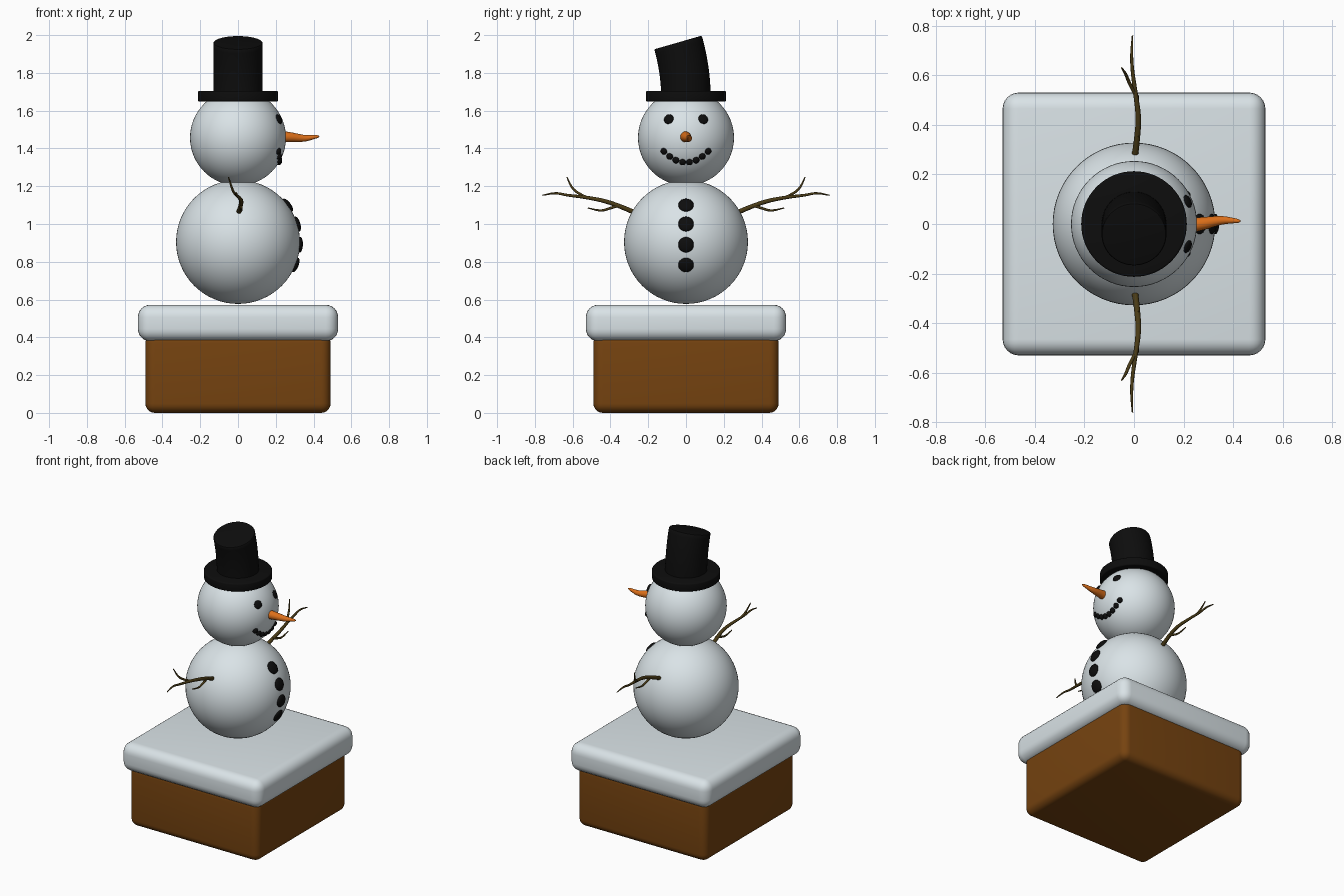
import bpy, bmesh, math
from mathutils import Vector, Matrix

if "Cube" in bpy.data.objects:
    bpy.data.objects.remove(bpy.data.objects["Cube"])


def mat(name, r, g, b):
    m = bpy.data.materials.new(name)
    m.diffuse_color = (r, g, b, 1)
    m.use_nodes = True
    m.node_tree.nodes["Principled BSDF"].inputs["Base Color"].default_value = m.diffuse_color
    return m


SNOW = mat("snow white", 0.71, 0.78, 0.81)
BROWN = mat("brick brown", 0.18, 0.056, 0.005)
BLACK = mat("coal black", 0.004, 0.004, 0.004)
ORANGE = mat("carrot orange", 0.72, 0.16, 0.01)
BARK = mat("twig bark", 0.07, 0.045, 0.008)


def finish(name, bm, material, angle=40):
    me = bpy.data.meshes.new(name)
    bm.normal_update()
    bm.to_mesh(me)
    bm.free()
    ob = bpy.data.objects.new(name, me)
    bpy.context.collection.objects.link(ob)
    me.materials.append(material)
    bpy.ops.object.select_all(action='DESELECT')
    ob.select_set(True)
    bpy.context.view_layer.objects.active = ob
    bpy.ops.object.shade_smooth_by_angle(angle=math.radians(angle))
    return ob


def rounded_box(name, half, z0, z1, bevel, material):
    bm = bmesh.new()
    bmesh.ops.create_cube(bm, size=1, matrix=Matrix.Translation((0, 0, (z0 + z1) / 2))
                          @ Matrix.Diagonal((2 * half, 2 * half, z1 - z0, 1)))
    bmesh.ops.bevel(bm, geom=bm.edges[:], offset=bevel, segments=6, profile=0.5, affect='EDGES')
    return finish(name, bm, material)


def ball(name, z, r, material):
    bm = bmesh.new()
    bmesh.ops.create_uvsphere(bm, u_segments=64, v_segments=32, radius=r,
                              matrix=Matrix.Translation((0, 0, z)))
    return finish(name, bm, material)


def pebble(name, centre_z, r, y, z, size, thick, lift=0.0):
    """Flattened coal lying on the +x side of a ball, facing outward."""
    dz = z - centre_z
    n = Vector((math.sqrt(r * r - y * y - dz * dz), y, dz)).normalized()
    bm = bmesh.new()
    bmesh.ops.create_uvsphere(
        bm, u_segments=20, v_segments=12, radius=1,
        matrix=Matrix.Translation(Vector((0, 0, centre_z)) + n * (r + lift))
        @ n.to_track_quat('Z', 'Y').to_matrix().to_4x4()
        @ Matrix.Diagonal((size, size, thick, 1)))
    return finish(name, bm, BLACK)


def tube(name, path, material, sides=12):
    """Tapered tube through (x, y, z, radius) points, softened by subdivision of the path."""
    pts = [Vector(p) for p in path]
    for _ in range(2):                       # corner cutting, ends kept
        new = [pts[0]]
        for a, b in zip(pts, pts[1:]):
            new += [a.lerp(b, 0.25), a.lerp(b, 0.75)]
        pts = new + [pts[-1]]
    bm = bmesh.new()
    rings = []
    for i, p in enumerate(pts):
        t = (pts[min(i + 1, len(pts) - 1)] - pts[max(i - 1, 0)]).to_3d().normalized()
        u = t.cross(Vector((0, 0, 1))).normalized()
        v = u.cross(t)
        rings.append([bm.verts.new(p.to_3d() + p.w * (math.cos(a) * u + math.sin(a) * v))
                      for a in (2 * math.pi * k / sides for k in range(sides))])
    for a, b in zip(rings, rings[1:]):
        for k in range(sides):
            j = (k + 1) % sides
            bm.faces.new((a[k], a[j], b[j], b[k]))
    bm.faces.new(rings[0][::-1])
    bm.faces.new(rings[-1])
    bmesh.ops.recalc_face_normals(bm, faces=bm.faces[:])
    return finish(name, bm, material, 60)


# chimney block and snow cap
rounded_box("chimney_base", 0.49, 0.0, 0.42, 0.05, BROWN)
rounded_box("snow_cap", 0.53, 0.38, 0.572, 0.065, SNOW)

# snowballs
BODY_Z, BODY_R = 0.905, 0.328
HEAD_Z, HEAD_R = 1.457, 0.254
ball("body", BODY_Z, BODY_R, SNOW)
ball("head", HEAD_Z, HEAD_R, SNOW)

# buttons
for i, z in enumerate((1.10, 1.0, 0.89, 0.783)):
    pebble(f"button_{i + 1}", BODY_Z, BODY_R, 0, z, 0.041, 0.016)

# eyes and mouth
for side, s in (("left", 1), ("right", -1)):
    pebble(f"eye_{side}", HEAD_Z, HEAD_R, s * 0.091, 1.555, 0.027, 0.012)
    for i, (y, z) in enumerate(((0.018, 1.328), (0.053, 1.338), (0.086, 1.358), (0.117, 1.385))):
        pebble(f"mouth_{side}_{i + 1}", HEAD_Z, HEAD_R, s * y, z, 0.018, 0.014)

# carrot nose
tube("nose", ((0.22, -0.005, 1.462, 0.030), (0.27, 0.0, 1.461, 0.027), (0.35, 0.016, 1.452, 0.018),
              (0.40, 0.014, 1.460, 0.011), (0.42, 0.012, 1.463, 0.008), (0.43, 0.012, 1.464, 0.003)),
     ORANGE, 20)

# twig arms, mirrored across y
TWIGS = {
    "arm": ((0.003, 0.27, 1.06, 0.013), (0.012, 0.34, 1.09, 0.012), (0.020, 0.43, 1.123, 0.011),
            (0.004, 0.54, 1.143, 0.009), (-0.008, 0.63, 1.152, 0.007), (-0.010, 0.69, 1.166, 0.006),
            (-0.006, 0.76, 1.152, 0.003)),
    "upper_twig": ((0.006, 0.52, 1.138, 0.007), (-0.022, 0.575, 1.165, 0.007),
                   (-0.034, 0.607, 1.195, 0.006), (-0.050, 0.63, 1.248, 0.003)),
    "lower_twig": ((0.016, 0.36, 1.104, 0.008), (0.018, 0.405, 1.082, 0.007),
                   (0.018, 0.45, 1.084, 0.006), (0.016, 0.52, 1.082, 0.003)),
    "lower_twig_tip": ((0.018, 0.38, 1.094, 0.006), (0.016, 0.42, 1.066, 0.006),
                       (0.012, 0.455, 1.064, 0.005), (0.008, 0.475, 1.058, 0.003)),
}
TWIGS["lower_twig_tip"] = ((0.018, 0.41, 1.082, 0.006), (0.018, 0.45, 1.068, 0.005),
                           (0.017, 0.48, 1.060, 0.003))
TWIGS["lower_twig"] = ((0.016, 0.35, 1.10, 0.008), (0.018, 0.40, 1.084, 0.007),
                       (0.018, 0.45, 1.068, 0.006), (0.016, 0.52, 1.085, 0.003))
TWIGS["lower_twig_tip"] = ((0.018, 0.37, 1.092, 0.006), (0.017, 0.43, 1.083, 0.005),
                           (0.015, 0.475, 1.084, 0.003))
del TWIGS["lower_twig_tip"]
for side, s in (("left", 1), ("right", -1)):
    for part, path in TWIGS.items():
        tube(f"{part}_{side}", [(x, s * y, z, r) for x, y, z, r in path], BARK)

# hat brim
bm = bmesh.new()
bmesh.ops.create_cone(bm, cap_ends=True, segments=64, radius1=0.213, radius2=0.213, depth=0.056,
                      matrix=Matrix.Translation((0, 0, 1.677)))
rim = [e for e in bm.edges if abs(e.verts[0].co.z - e.verts[1].co.z) < 1e-5]
bmesh.ops.bevel(bm, geom=rim, offset=0.008, segments=3, profile=0.5, affect='EDGES')
finish("hat_brim", bm, BLACK)

# hat crown, bent sideways toward -y along an arc
bm = bmesh.new()
SIDES, BEND, LENGTH = 64, math.radians(16), 0.305
arc = LENGTH / BEND
profile = [(i / 12, 0.131) for i in range(12)] + [(0.98, 0.131), (0.995, 0.128), (1.0, 0.122)]
rings = []
for t, r in profile:
    a = BEND * t
    c = Vector((0, -arc * (1 - math.cos(a)), 1.66 + arc * math.sin(a)))
    u = Vector((0, math.cos(a), math.sin(a)))
    rings.append([bm.verts.new(c + r * (math.cos(k) * Vector((1, 0, 0)) + math.sin(k) * u))
                  for k in (2 * math.pi * j / SIDES for j in range(SIDES))])
for a, b in zip(rings, rings[1:]):
    for k in range(SIDES):
        j = (k + 1) % SIDES
        bm.faces.new((a[k], a[j], b[j], b[k]))
bm.faces.new(rings[0][::-1])
bm.faces.new(rings[-1])
finish("hat_crown", bm, BLACK)
